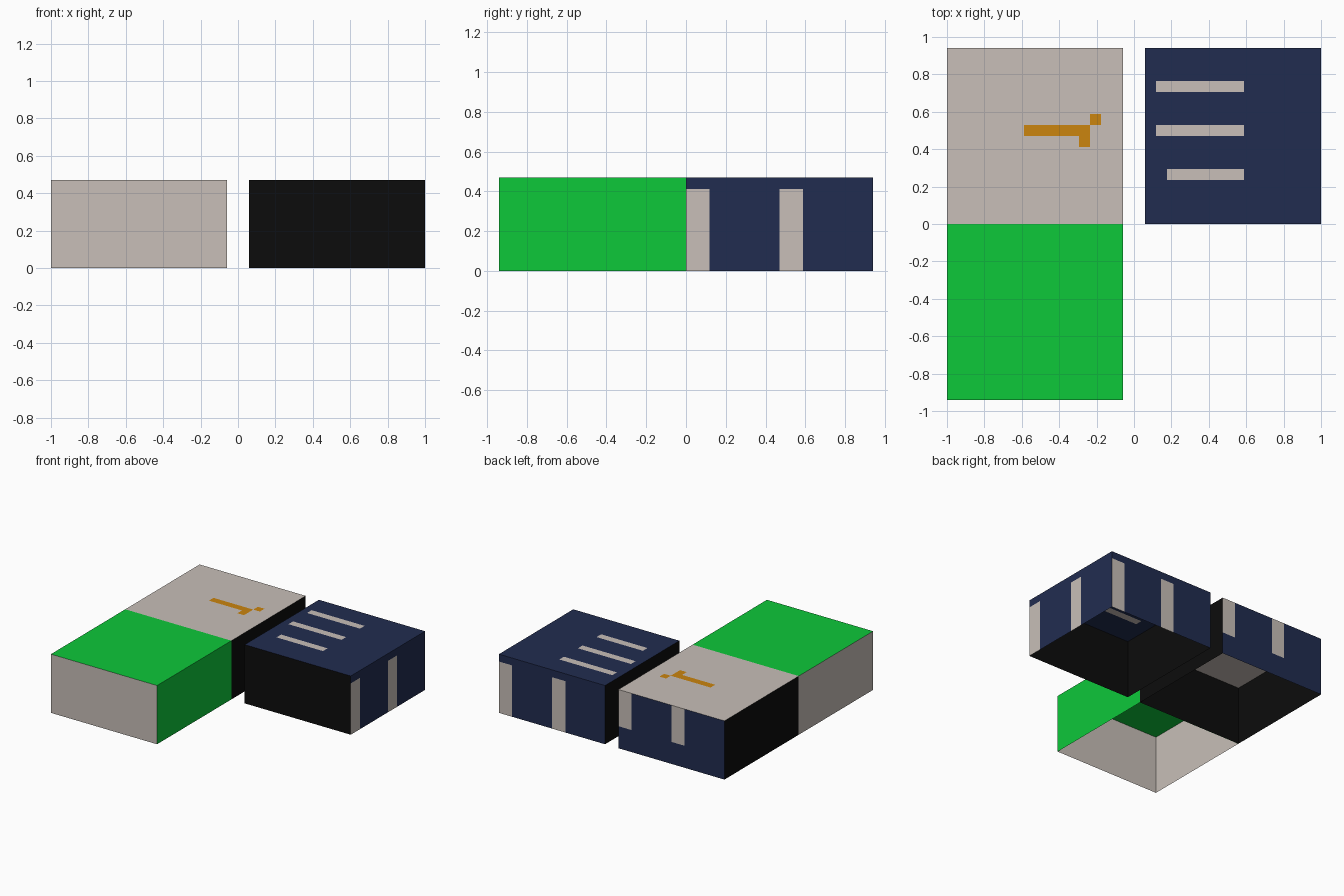
import bpy, bmesh
from mathutils import Vector

if "Cube" in bpy.data.objects:
    bpy.data.objects.remove(bpy.data.objects["Cube"])

U = 1 / 17          # one design unit; every block is 16 x 16 x 8 units
W, H = 16, 8


def material(name, rgb):
    m = bpy.data.materials.new(name)
    lin = [((c / 255 + 0.055) / 1.055) ** 2.4 if c > 10 else c / 255 / 12.92 for c in rgb]
    m.diffuse_color = (*lin, 1)
    m.use_nodes = True
    m.node_tree.nodes["Principled BSDF"].inputs["Base Color"].default_value = m.diffuse_color
    return m


NAMES = ["cream", "green", "navy", "black", "orange"]
MATS = [material(n, c) for n, c in zip(NAMES, [
    (200, 191, 184), (13, 200, 58), (33, 44, 80), (12, 12, 12), (203, 133, 15)])]


def panel(bm, origin, u, v, nv, base, mark="cream", rects=()):
    """Flat sheet cut along the edges of its painted rectangles (u0, u1, v0, v1)."""
    us = sorted({0, W, *(r[i] for r in rects for i in (0, 1))})
    vs = sorted({0, nv, *(r[i] for r in rects for i in (2, 3))})
    o, u, v = Vector(origin), Vector(u), Vector(v)
    grid = [[bm.verts.new((o + u * a + v * b) * U) for b in vs] for a in us]
    for i in range(len(us) - 1):
        for j in range(len(vs) - 1):
            f = bm.faces.new((grid[i][j], grid[i + 1][j], grid[i + 1][j + 1], grid[i][j + 1]))
            a, b = (us[i] + us[i + 1]) / 2, (vs[j] + vs[j + 1]) / 2
            inside = any(r[0] < a < r[1] and r[2] < b < r[3] for r in rects)
            f.material_index = NAMES.index(mark if inside else base)


def block(name, x0, y0, sides, y_gap=0):
    """Open-bottomed block; sides maps each side to (base, mark colour, rectangles)."""
    x1, y1 = x0 + W, y0 + W - y_gap
    frames = {
        "front": ((x0, y0, 0), (1, 0, 0), (0, 0, 1), H),
        "right": ((x1, y0, 0), (0, 1, 0), (0, 0, 1), H),
        "back": ((x1, y1, 0), (-1, 0, 0), (0, 0, 1), H),
        "left": ((x0, y0 + W, 0), (0, -1, 0), (0, 0, 1), H),
        "top": ((x0, y0, H), (1, 0, 0), (0, 1, 0), W),
    }
    bm = bmesh.new()
    for side, paint in sides.items():
        panel(bm, *frames[side], *paint)
    bmesh.ops.remove_doubles(bm, verts=bm.verts, dist=1e-4)
    me = bpy.data.meshes.new(name)
    bm.to_mesh(me)
    bm.free()
    for m in MATS:
        me.materials.append(m)
    bpy.context.collection.objects.link(bpy.data.objects.new(name, me))


# Painted stripes on the walls
low = [(0, 2, 0, 7), (8, 10, 0, 7)]
high = [(0, 2, 3, 8), (8, 10, 3, 8)]

# Navy block, back right
block("navy_block", 1, 0, {
    "top": ("navy", "cream", [(1, 9, 12, 13), (1, 9, 8, 9), (2, 9, 4, 5)]),
    "right": ("navy", "cream", low), "back": ("navy", "cream", low),
    "front": ("black",), "left": ("black",)})

# Cream-topped block, back left, with the orange mark
block("cream_block", -17, 0, {
    "top": ("cream", "orange", [(7, 13, 8, 9), (12, 13, 7, 8), (13, 14, 9, 10)]),
    "back": ("navy", "cream", high),
    "front": ("black",), "left": ("black",), "right": ("black",)})

# Green-topped block, front left (back wall set in a hair from its neighbour)
block("green_block", -17, -16, {
    "top": ("green",), "right": ("green",), "back": ("green",),
    "front": ("cream",), "left": ("cream",)}, y_gap=0.03)
